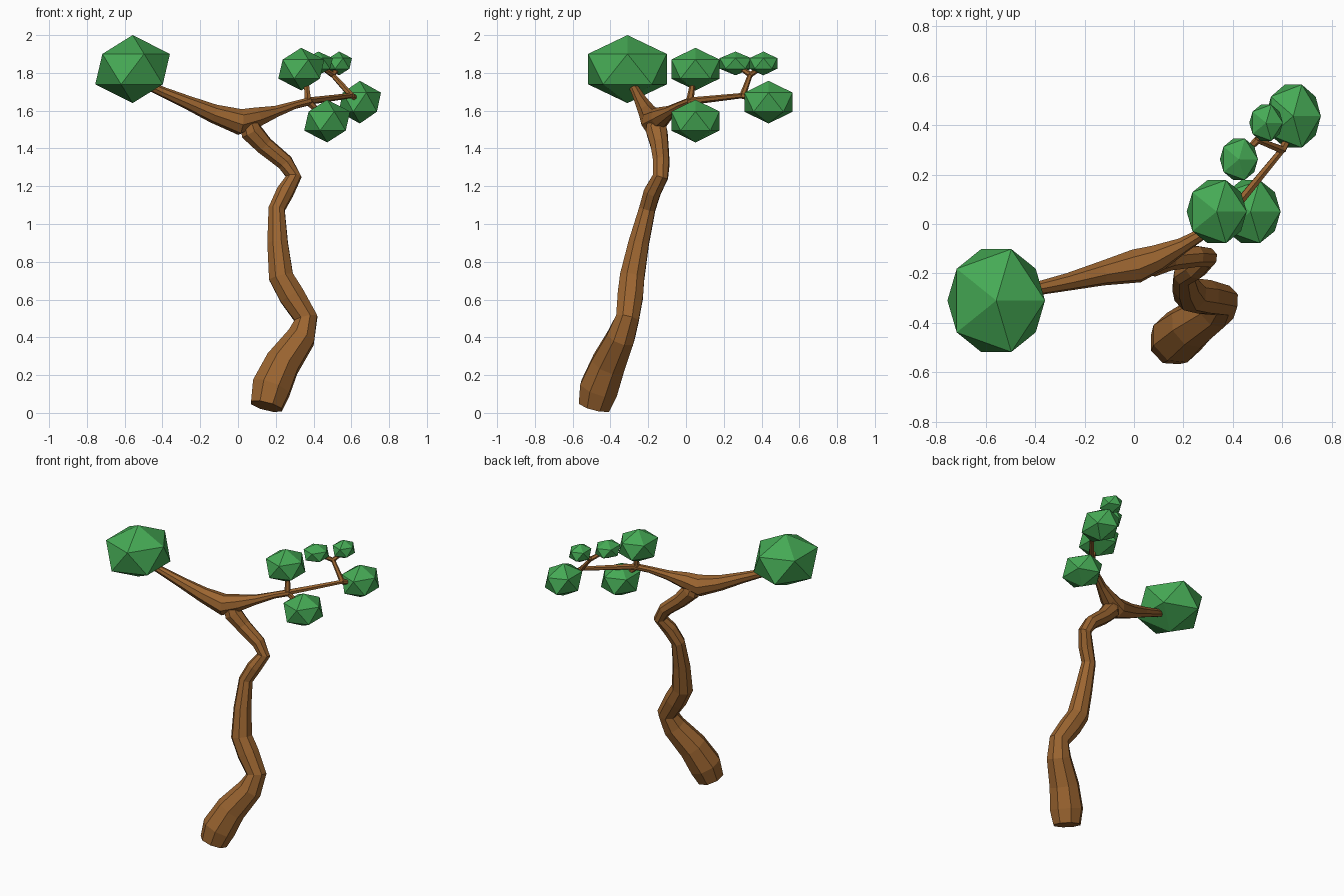
import bpy, bmesh, math
from mathutils import Vector, Matrix


def material(name, color):
    m = bpy.data.materials.new(name)
    m.diffuse_color = (*color, 1)
    return m


BARK = material("bark", (0.33, 0.13, 0.03))
LEAF = material("leaf", (0.06, 0.40, 0.09))


def finish(bm, name, mat):
    bmesh.ops.recalc_face_normals(bm, faces=bm.faces)
    me = bpy.data.meshes.new(name)
    bm.to_mesh(me)
    bm.free()
    me.materials.append(mat)
    ob = bpy.data.objects.new(name, me)
    bpy.context.collection.objects.link(ob)
    return ob


def limb(name, nodes, sides=8):
    """Faceted tube through (x, y, z, radius) nodes."""
    bm = bmesh.new()
    pts = [Vector(n[:3]) for n in nodes]
    u = Vector((1, 0, 0))
    rings = []
    for i, p in enumerate(pts):
        a = pts[max(i - 1, 0)]
        b = pts[min(i + 1, len(pts) - 1)]
        t = (b - a).normalized()
        u = u - t * u.dot(t)
        if u.length < 0.1:
            u = t.orthogonal()
        u.normalize()
        v = t.cross(u)
        ring = []
        for k in range(sides):
            ang = 2 * math.pi * (k + 0.5) / sides
            ring.append(bm.verts.new(p + (u * math.cos(ang) + v * math.sin(ang)) * nodes[i][3]))
        rings.append(ring)
    for r0, r1 in zip(rings, rings[1:]):
        for k in range(sides):
            j = (k + 1) % sides
            bm.faces.new((r0[k], r0[j], r1[j], r1[k]))
    bm.faces.new(rings[0])
    bm.faces.new(rings[-1])
    return finish(bm, name, BARK)


def foliage(name, center, radii):
    bm = bmesh.new()
    bmesh.ops.create_icosphere(bm, subdivisions=1, radius=1)
    bm.transform(Matrix.Translation(center) @ Matrix.Diagonal((*radii, 1)))
    return finish(bm, name, LEAF)


# Winding trunk
limb("trunk", [
    (0.15, -0.485, 0.035, 0.09), (0.175, -0.46, 0.13, 0.11), (0.235, -0.41, 0.26, 0.098),
    (0.335, -0.345, 0.40, 0.08), (0.36, -0.31, 0.50, 0.066), (0.285, -0.295, 0.62, 0.073),
    (0.228, -0.285, 0.72, 0.07), (0.21, -0.25, 0.90, 0.058), (0.205, -0.205, 1.08, 0.046),
    (0.25, -0.178, 1.17, 0.048), (0.295, -0.135, 1.25, 0.043), (0.25, -0.13, 1.325, 0.045),
    (0.14, -0.14, 1.415, 0.05), (0.07, -0.155, 1.49, 0.06), (0.05, -0.16, 1.56, 0.045)])

# Main crossing branch, thick where the trunk meets it
limb("main_branch", [
    (-0.50, -0.29, 1.745, 0.022), (-0.40, -0.263, 1.70, 0.027), (-0.27, -0.235, 1.645, 0.036),
    (-0.13, -0.20, 1.585, 0.05), (0.01, -0.17, 1.54, 0.07), (0.10, -0.135, 1.565, 0.055),
    (0.20, -0.085, 1.595, 0.032), (0.30, -0.025, 1.63, 0.022), (0.38, 0.025, 1.65, 0.022)])

# Thin twigs: start node, end node
N1, N2, N3 = (0.37, 0.02, 1.65), (0.60, 0.30, 1.68), (0.50, 0.34, 1.79)
for i, (a, ra, b, rb) in enumerate([
        (N1, 0.02, (0.36, 0.04, 1.77), 0.013), (N1, 0.02, (0.45, 0.045, 1.57), 0.013),
        (N1, 0.02, N2, 0.014), (N2, 0.017, (0.65, 0.40, 1.65), 0.013),
        (N2, 0.017, N3, 0.013), (N3, 0.015, (0.535, 0.40, 1.83), 0.012),
        (N3, 0.015, (0.43, 0.27, 1.84), 0.012)]):
    limb(f"twig_{i + 1}", [(*a, ra), (*b, rb)], 6)

# Faceted leaf clumps
for i, (c, r) in enumerate([
        ((-0.558, -0.31, 1.82), (0.221, 0.245, 0.18)),
        ((0.335, 0.05, 1.82), (0.136, 0.15, 0.113)),
        ((0.472, 0.05, 1.545), (0.136, 0.15, 0.113)),
        ((0.645, 0.437, 1.645), (0.125, 0.15, 0.113)),
        ((0.535, 0.41, 1.85), (0.076, 0.086, 0.063)),
        ((0.425, 0.262, 1.85), (0.086, 0.098, 0.063))]):
    foliage(f"leaf_clump_{i + 1}", c, r)
